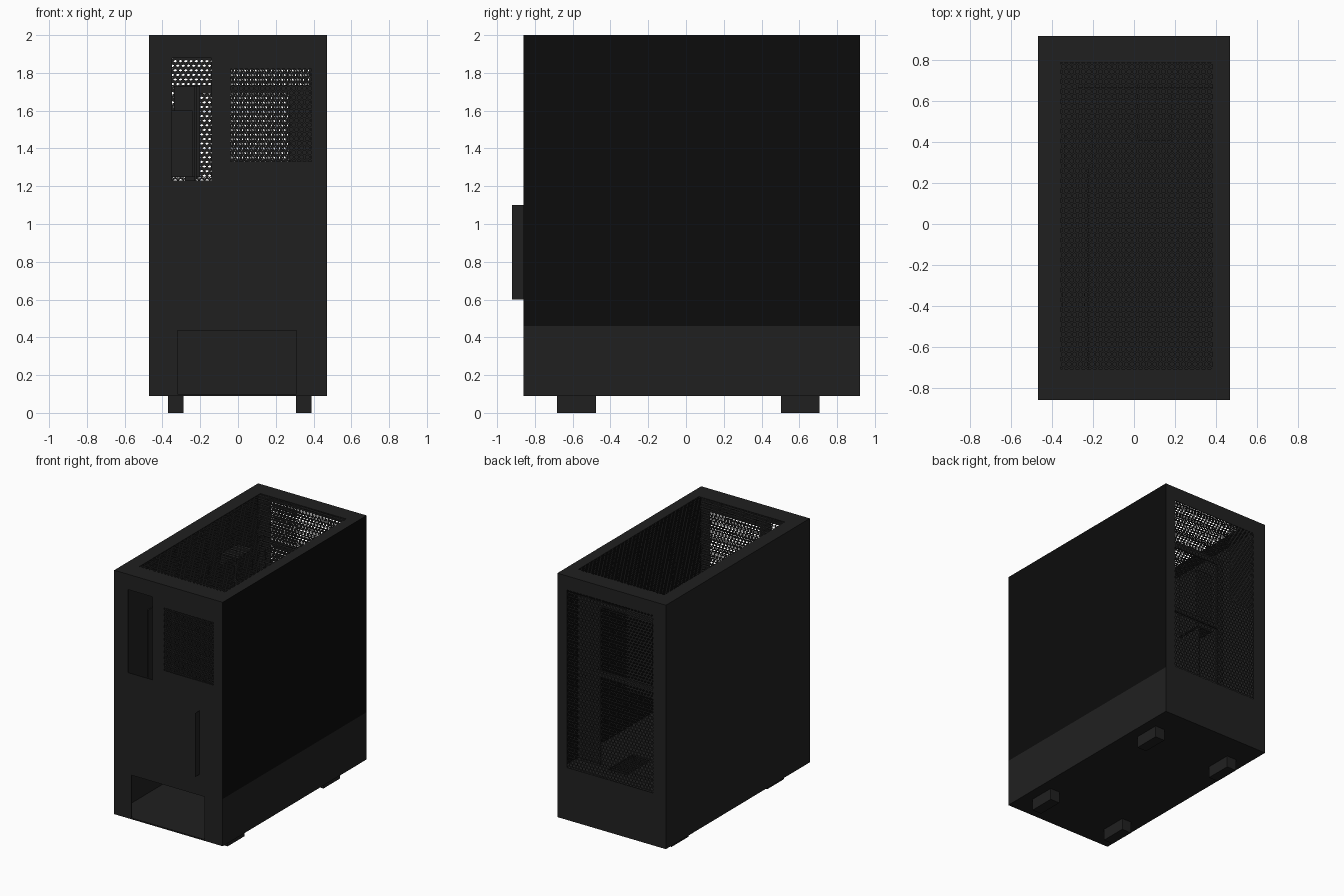
import bpy, bmesh, math
from mathutils import Vector

if "Cube" in bpy.data.objects:
    bpy.data.objects.remove(bpy.data.objects["Cube"])


def material(name, grey):
    m = bpy.data.materials.new(name)
    m.diffuse_color = (grey, grey, grey, 1)
    m.use_nodes = True
    m.node_tree.nodes["Principled BSDF"].inputs["Base Color"].default_value = m.diffuse_color
    return m


BODY = material("dark_steel", 0.0145)
GLASS = material("black_glass", 0.0038)


def point(axis, w, u, v):
    p = [u, v]
    p.insert(axis, w)
    return Vector(p)


def finish(bm, name, mat):
    me = bpy.data.meshes.new(name)
    bm.to_mesh(me)
    bm.free()
    me.materials.append(mat)
    ob = bpy.data.objects.new(name, me)
    bpy.context.collection.objects.link(ob)
    return ob


def plate(name, axis, w, rect, holes=(), mat=BODY):
    """Slab from w[0] to w[1] along axis; rect and holes are (u0, u1, v0, v1)."""
    us = sorted({*rect[:2], *(c for h in holes for c in h[:2])})
    vs = sorted({*rect[2:], *(c for h in holes for c in h[2:])})
    bm = bmesh.new()
    for u0, u1 in zip(us, us[1:]):
        for v0, v1 in zip(vs, vs[1:]):
            cu, cv = (u0 + u1) / 2, (v0 + v1) / 2
            if any(h[0] < cu < h[1] and h[2] < cv < h[3] for h in holes):
                continue
            bm.faces.new([bm.verts.new(point(axis, w[0], a, b))
                          for a, b in ((u0, v0), (u1, v0), (u1, v1), (u0, v1))])
    bmesh.ops.remove_doubles(bm, verts=bm.verts, dist=1e-5)
    if w[1] != w[0]:
        out = bmesh.ops.extrude_face_region(bm, geom=bm.faces[:], use_keep_orig=True)
        moved = [g for g in out["geom"] if isinstance(g, bmesh.types.BMVert)]
        bmesh.ops.translate(bm, verts=moved, vec=point(axis, w[1] - w[0], 0, 0))
        bmesh.ops.recalc_face_normals(bm, faces=bm.faces)
    return finish(bm, name, mat)


def perforated(name, axis, w, rect, outward, pitch=0.028):
    """Sheet of hexagonal cells, each with a hexagonal hole."""
    u0, u1, v0, v1 = rect
    r = pitch / math.sqrt(3)
    bm = bmesh.new()
    rows = round((v1 - v0) / (1.5 * r))
    cols = round((u1 - u0) / pitch)
    for j in range(rows + 1):
        for i in range(cols + 1):
            cu = u0 + (i + 0.5 * (j % 2)) * pitch
            cv = v0 + j * 1.5 * r
            bm.faces.new([bm.verts.new(point(
                axis, w,
                cu + r * math.sin(k * math.pi / 3),
                cv + r * math.cos(k * math.pi / 3)))
                for k in range(6)])
    bm.normal_update()
    cells = bm.faces[:]
    bmesh.ops.inset_individual(bm, faces=cells, thickness=pitch * 0.2)
    bmesh.ops.delete(bm, geom=cells, context='FACES')
    bmesh.ops.remove_doubles(bm, verts=bm.verts, dist=1e-4)
    for f in bm.faces:
        f.normal_update()
        if f.normal[axis] * outward < 0:
            f.normal_flip()
    return finish(bm, name, BODY)


X, Y, Z = 0, 1, 2
T = 0.006
Y0, Y1, Z0, Z1 = -0.86, 0.92, 0.09, 2.0
XI = 0.468

# Side panels: plain steel on the left, glass above steel on the right
plate("left_panel", X, (-0.47, -XI), (Y0, Y1, Z0, Z1))
plate("glass_panel", X, (XI, 0.47), (Y0, Y1, 0.46, Z1), mat=GLASS)
plate("right_lower_panel", X, (XI, 0.47), (Y0, Y1, Z0, 0.46))

# Panel with port opening, fan vent and power supply opening
vent = (-0.04, 0.39, 1.33, 1.82)
plate("port_panel", Y, (Y0, Y0 + T), (-XI, XI, Z0, Z1),
      [(-0.35, -0.14, 1.23, 1.88), vent, (-0.32, 0.31, 0.10, 0.435)])
perforated("fan_vent_mesh", Y, Y0 + 0.003, vent, -1)

# Opposite panel with the tall intake mesh and a second layer over one corner
intake = (-0.36, 0.385, 0.5, 1.89)
plate("intake_panel", Y, (Y1 - T, Y1), (-XI, XI, Z0, Z1), [intake])
perforated("intake_mesh", Y, Y1 - 0.003, intake, 1)
perforated("intake_mesh_overlay", Y, Y1 + 0.002, (-0.347, -0.15, 1.26, 1.88), 1)

# Top and bottom
top_hole = (-0.36, 0.385, -0.71, 0.79)
plate("top_panel", Z, (Z1 - T, Z1), (-XI, XI, Y0 + T, Y1 - T), [top_hole])
perforated("top_mesh", Z, Z1 - 0.003, top_hole, 1)
plate("bottom_panel", Z, (Z0, Z0 + T), (-XI, XI, Y0 + T, Y1 - T))

# Slot cover fin standing off the port panel
plate("slot_cover_fin", X, (0.27, 0.27), (-0.92, Y0, 0.6, 1.1))

# Interior: power supply shroud, board tray, fan bracket, drive brackets
plate("power_supply_shroud", Z, (0.45, 0.46), (-XI, XI, Y0 + T, Y1 - T),
      [(0.02, 0.18, 0.41, 0.71)])
plate("board_tray", X, (-0.23, -0.22), (-0.80, 0.47, 0.46, 1.73))
plate("fan_bracket", Y, (0.66, 0.67), (-0.28, XI, 0.46, 1.735),
      [(-0.23, 0.27, 1.19, 1.69), (-0.23, 0.27, 0.461, 1.15)])
plate("drive_bracket", Z, (1.25, 1.73), (-0.34, -0.20, 0.27, 0.47))
plate("small_bracket", Z, (1.25, 1.60), (-0.35, -0.24, -0.43, -0.31))

# Feet
for side, x in (("left", -0.33), ("right", 0.348)):
    for end, y in (("front", -0.58), ("back", 0.605)):
        plate(f"{end}_{side}_foot", Z, (0, Z0), (x - 0.041, x + 0.041, y - 0.103, y + 0.103))
